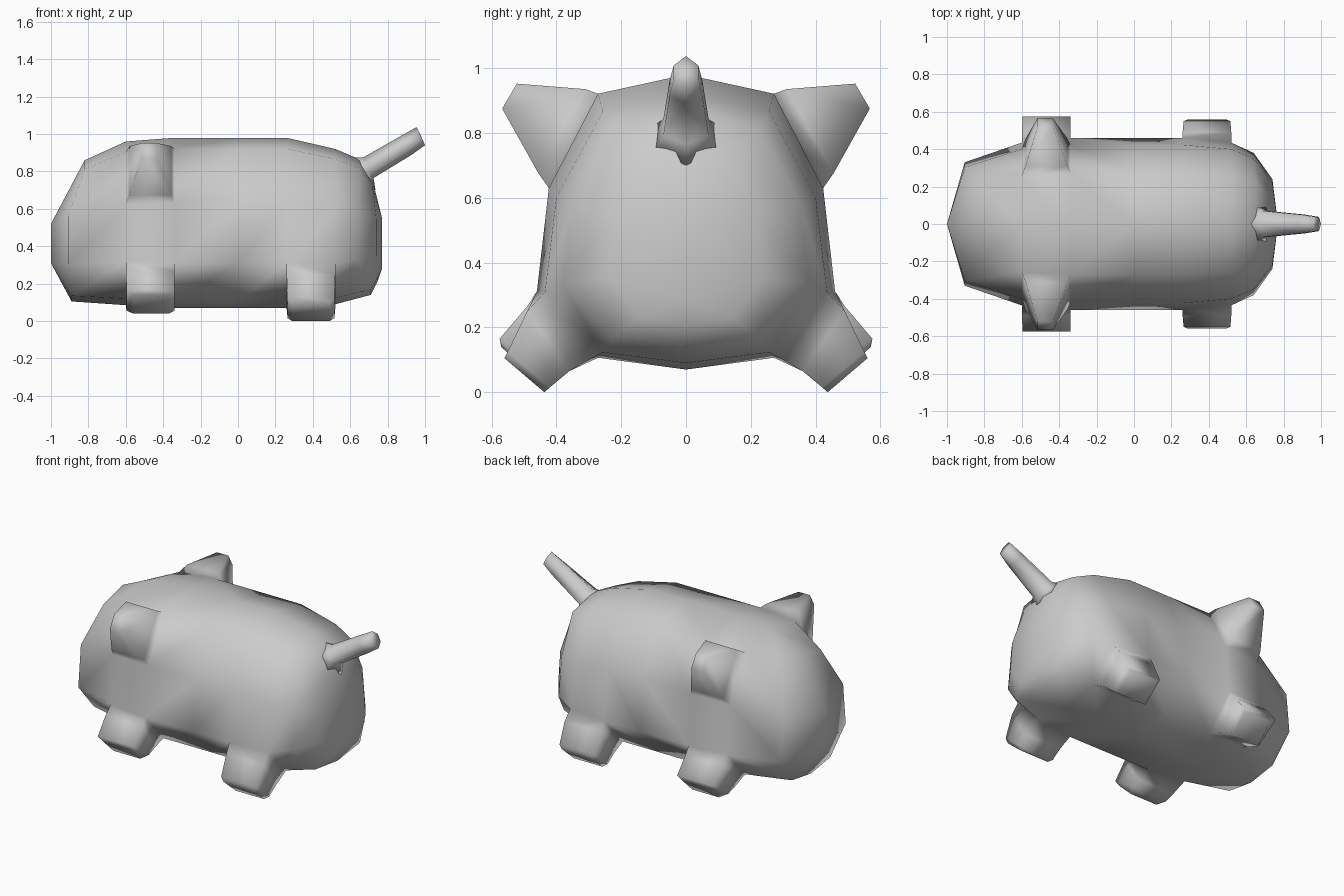
import bpy, bmesh
from mathutils import Matrix

if "Cube" in bpy.data.objects:
    bpy.data.objects.remove(bpy.data.objects["Cube"])


def add_loft(bm, rings):
    """Skin open half-rings; returns faces as [span][segment]."""
    rows = [[bm.verts.new(p) for p in ring] for ring in rings]
    return [[bm.faces.new((a[i], a[i + 1], b[i + 1], b[i])) for i in range(len(a) - 1)]
            for a, b in zip(rows, rows[1:])]


def grow_limb(bm, face, rings):
    """Replace a body face by a stack of four-sided rings and a cap."""
    prev = list(face.verts)          # (lower,x0) (upper,x0) (upper,x1) (lower,x1)
    bm.faces.remove(face)
    for x0, x1, (ly, lz), (uy, uz) in rings:
        cur = [bm.verts.new(p) for p in
               ((x0, ly, lz), (x0, uy, uz), (x1, uy, uz), (x1, ly, lz))]
        for i in range(4):
            j = (i + 1) % 4
            bm.faces.new((prev[i], prev[j], cur[j], cur[i]))
        prev = cur
    bm.faces.new(prev)


def finish(bm, name):
    """Mirror the half across y, weld, smooth and link."""
    bmesh.ops.remove_doubles(bm, verts=bm.verts[:], dist=0.0005)
    bmesh.ops.mirror(bm, geom=bm.verts[:] + bm.edges[:] + bm.faces[:],
                     matrix=Matrix.Identity(4), merge_dist=0.001, axis='Y')
    bmesh.ops.remove_doubles(bm, verts=bm.verts[:], dist=0.0005)
    bmesh.ops.recalc_face_normals(bm, faces=bm.faces[:])
    for f in bm.faces:
        f.smooth = True
    me = bpy.data.meshes.new(name)
    bm.to_mesh(me)
    bm.free()
    ob = bpy.data.objects.new(name, me)
    bpy.context.collection.objects.link(ob)


def section(xb, xs, xt, w, zb, zt):
    """Half of the ten-sided body section, bottom centre to top centre."""
    ys = (0, .59, 1, .92, .59, 0)
    zs = (0, .04, .265, .615, .935, 1)
    xx = (xb, xb, xs, xs, xt, xt)
    return [(x, w * y, zb + (zt - zb) * z) for x, y, z in zip(xx, ys, zs)]


def end_edge(x, z0, z1):
    return [(x, 0, z0)] * 3 + [(x, 0, z1)] * 3


# Body
bm = bmesh.new()
faces = add_loft(bm, [
    end_edge(-1.0, .31, .52),
    section(-.89, -.905, -.82, .33, .105, .86),
    section(-.60, -.60, -.60, .435, .085, .96),
    section(-.34, -.34, -.34, .46, .07, .98),
    section(0, 0, 0, .46, .07, .98),
    section(.26, .26, .26, .46, .07, .98),
    section(.52, .52, .52, .435, .09, .92),
    section(.71, .64, .65, .38, .14, .865),
    section(.745, .74, .72, .24, .21, .75),
    end_edge(.77, .28, .55),
])

# Legs grown from the lower side faces
grow_limb(bm, faces[5][1], [
    (.26, .52, (.36, .065), (.49, .25)),
    (.265, .515, (.42, .015), (.55, .125)),
    (.29, .49, (.437, 0), (.56, .105)),
])
grow_limb(bm, faces[2][1], [
    (-.60, -.34, (.36, .08), (.49, .265)),
    (-.595, -.34, (.42, .055), (.575, .165)),
    (-.56, -.37, (.465, .04), (.57, .14)),
])

# Ears grown from the upper side faces
grow_limb(bm, faces[2][3], [
    (-.58, -.355, (.455, .675), (.31, .935)),
    (-.515, -.435, (.567, .875), (.522, .952)),
])
finish(bm, "body_with_legs_and_ears")

# Tail
bm = bmesh.new()


def tail_ring(xt, zt, xb, zb, w):
    def at(t, y):
        return (xt + (xb - xt) * t, y, zt + (zb - zt) * t)
    return [at(0, 0), at(.3, w), at(.75, w), at(1, 0)]


add_loft(bm, [
    [(.64, 0, .81)] * 4,
    tail_ring(.60, .875, .735, .70, .10),
    tail_ring(.67, .875, .725, .765, .07),
    tail_ring(.88, .995, .93, .89, .05),
    tail_ring(.955, 1.037, 1.0, .94, .038),
    [(.978, 0, .99)] * 4,
])
finish(bm, "tail")
